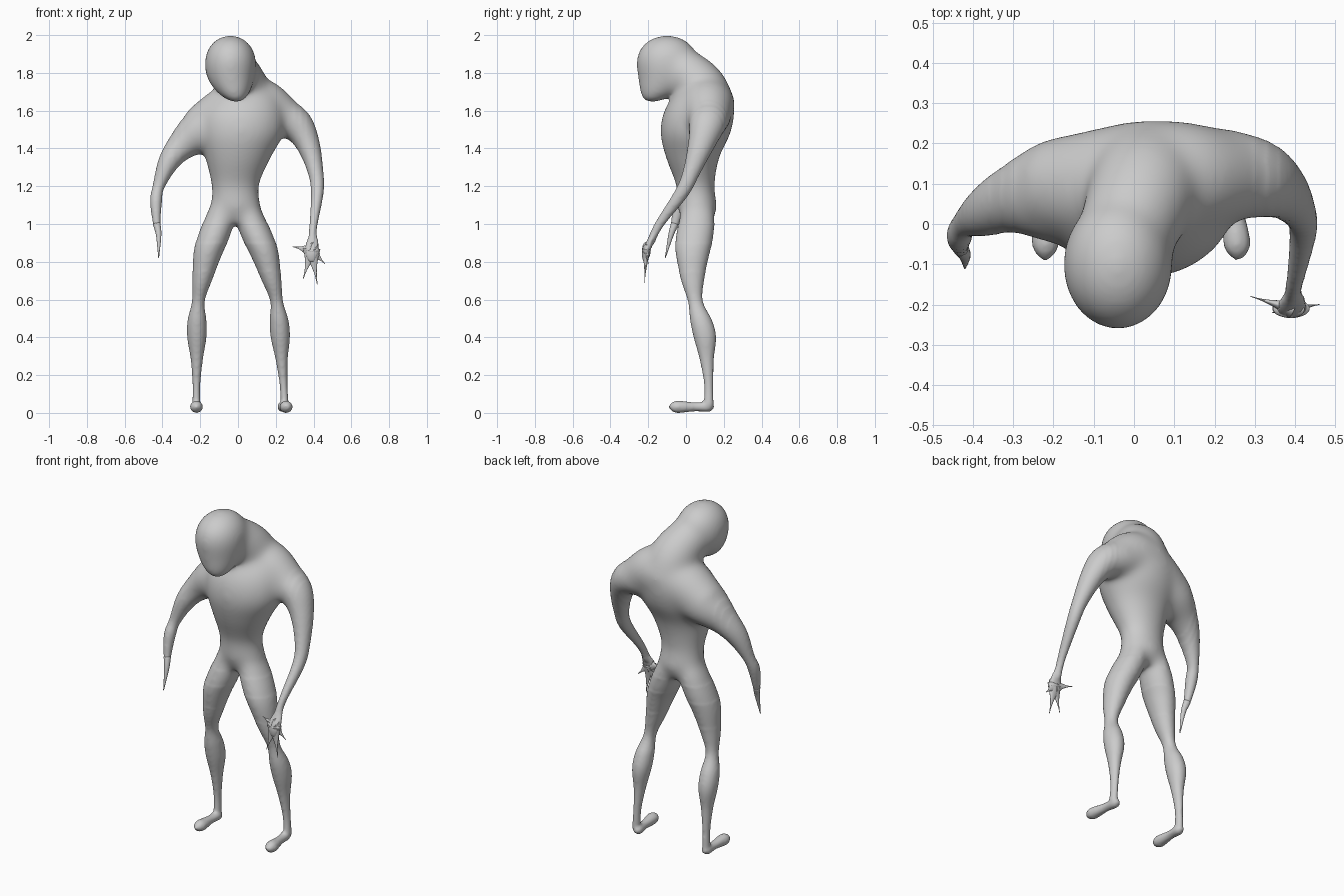
import bpy, bmesh, math
from mathutils import Vector

cube = bpy.data.objects.get("Cube")
if cube:
    bpy.data.objects.remove(cube, do_unlink=True)

skin = bpy.data.materials.new("pale_grey_skin")
skin.use_nodes = True
grey = (0.6, 0.6, 0.6, 1)
skin.diffuse_color = grey
skin.node_tree.nodes["Principled BSDF"].inputs["Base Color"].default_value = grey

SIDES = 28
STEPS = 6
FORWARD = Vector((0, 1, 0))
UP = Vector((0, 0, 1))
ACROSS = Vector((1, 0, 0))


def spline(rows):
    """Smooth curve through rows of x, y, z and radius."""
    points = [Vector(row) for row in rows]
    points.insert(0, 2 * points[0] - points[1])
    points.append(2 * points[-1] - points[-2])
    curve = []
    for before, start, end, after in zip(points, points[1:], points[2:], points[3:]):
        leave, arrive = (end - before) / 2, (after - start) / 2
        for step in range(STEPS):
            t = step / STEPS
            ease = t * t * (3 - 2 * t)
            curve.append(start.lerp(end, ease) + leave * t * (1 - t) ** 2
                         - arrive * t * t * (1 - t))
    return curve + [points[-2]]


def loft(bm, rows, depth=1, level=False, side=FORWARD):
    """Tube of elliptical rings, either level or square to its path."""
    curve = spline(rows)
    centres = [point.xyz for point in curve]
    rings = []
    for i, (centre, point) in enumerate(zip(centres, curve)):
        along = centres[min(i + 1, len(centres) - 1)] - centres[max(i - 1, 0)]
        along.normalize()
        u = ACROSS if level else side.cross(along).normalized()
        v = FORWARD if level else along.cross(u)
        radius = max(point.w, 0.002)
        ring = []
        for k in range(SIDES):
            angle = math.tau * k / SIDES
            offset = u * math.cos(angle) + v * math.sin(angle) * depth
            ring.append(bm.verts.new(centre + offset * radius))
        rings.append(ring)
    faces = [bm.faces.new(rings[0]), bm.faces.new(rings[-1])]
    for lower, upper in zip(rings, rings[1:]):
        for k in range(SIDES):
            faces.append(bm.faces.new((lower[k - 1], upper[k - 1], upper[k], lower[k])))
    bmesh.ops.recalc_face_normals(bm, faces=faces)


def finish(bm, name):
    mesh = bpy.data.meshes.new(name)
    bm.to_mesh(mesh)
    bm.free()
    mesh.materials.append(skin)
    mesh.polygons.foreach_set("use_smooth", [True] * len(mesh.polygons))
    part = bpy.data.objects.new(name, mesh)
    bpy.context.collection.objects.link(part)
    return part


body = bmesh.new()

# Torso, from the hips to the hunched upper back
loft(body, [(-.01, .06, 1, .08), (-.01, .06, 1.08, .13), (-.015, .05, 1.2, .126),
            (0, .035, 1.35, .175), (.015, .05, 1.48, .23), (.02, .07, 1.6, .23),
            (.04, .09, 1.7, .17), (.05, .1, 1.77, .08)], depth=.81, level=True)

# Broad upper back running from shoulder to shoulder
loft(body, [(-.22, .09, 1.49, .12), (-.05, .09, 1.58, .155), (.1, .11, 1.63, .15),
            (.25, .12, 1.56, .11)])

# Neck reaching forward into the head
loft(body, [(.04, .12, 1.6, .15), (.02, .07, 1.73, .14), (-.035, -.06, 1.85, .115)])

# Egg-shaped head, its lower half narrowing forward to the chin
head = bmesh.ops.create_uvsphere(body, u_segments=SIDES, v_segments=SIDES, radius=1)
for vert in head["verts"]:
    x, y, t = vert.co
    chin = min(t, 0) ** 2
    vert.co = (x * (.137 + .02 * t) - .04 + .035 * chin,
               y * (.162 + .03 * t) - .1 - .09 * chin,
               1.82 + .18 * t)

# Left arm, reaching forward, and its flat palm
loft(body, [(.08, .1, 1.6, .13), (.22, .12, 1.57, .11), (.31, .11, 1.52, .09),
            (.37, .08, 1.42, .064), (.41, .03, 1.28, .042), (.42, -.02, 1.17, .034),
            (.4, -.14, 1, .022), (.39, -.19, .9, .02)], depth=1.1)
loft(body, [(.4, -.17, .95, .02), (.39, -.21, .86, .042), (.39, -.22, .8, .02)], depth=.5)

# Right arm, hanging lower from the shoulder to a knobbly elbow
loft(body, [(-.06, .09, 1.56, .13), (-.2, .08, 1.49, .12), (-.3, .06, 1.41, .08),
            (-.37, .03, 1.32, .056), (-.42, 0, 1.2, .032), (-.434, -.03, 1.12, .032),
            (-.43, -.06, 1, .02), (-.42, -.08, .94, .013)], depth=1.1)

# Legs and feet share one shape; the left leg leans outward and turns its toes
leg = [(.06, .05, 1.16, .06), (.09, .06, 1.05, .08), (.13, .045, .93, .087), (.16, .035, .84, .077),
       (.19, .035, .7, .052), (.21, .05, .59, .034), (.217, .08, .49, .05), (.218, .1, .4, .051),
       (.218, .11, .28, .032), (.22, .12, .15, .021), (.22, .12, .04, .022)]
foot = [(.15, .01), (.12, .028), (.05, .025), (-.05, .034), (-.09, .01)]
for direction, lean in ((-1, 0), (1, .03)):
    loft(body, [(direction * x + lean * (1 - 2 * z), y, z, radius) for x, y, z, radius in leg],
         depth=1.17, level=True)
    loft(body, [(direction * .22 + lean * (1 - 4 * y), y, .032, radius) for y, radius in foot],
         depth=.95, side=UP)

# Fuse the parts into one skin
parts = finish(body, "body_parts")
fuse = parts.modifiers.new("fuse", 'REMESH')
fuse.mode = 'VOXEL'
fuse.voxel_size = 0.009
evaluated = parts.evaluated_get(bpy.context.evaluated_depsgraph_get())
fused = bpy.data.meshes.new_from_object(evaluated)
bpy.data.objects.remove(parts, do_unlink=True)
body = bmesh.new()
body.from_mesh(fused)
bpy.data.meshes.remove(fused)

# Smooth the joins, most of all on the thick trunk
for floor, reach, passes in ((0, 1, 3), (.75, .36, 10), (.9, .33, 18), (1, .3, 20)):
    region = [v for v in body.verts if v.co.z >= floor and abs(v.co.x) < reach]
    for repeat in range(passes):
        bmesh.ops.smooth_vert(body, verts=region, factor=.5,
                              use_axis_x=True, use_axis_y=True, use_axis_z=True)
finish(body, "body")

# Webbed, pointed fingers and thumb of the left hand
fingers = bmesh.new()
palm = Vector((.39, -.21, .86))
for tip in ((.29, -.18, .88), (.46, -.2, .79), (.42, -.22, .68), (.345, -.22, .71)):
    stations = [step / STEPS for step in range(STEPS + 1)]
    loft(fingers, [(*palm.lerp(Vector(tip), t), .045 * (1 - t) ** 2 + .002) for t in stations],
         depth=.5)
finish(fingers, "left_fingers")

# Spike that ends the right arm
spike = bmesh.new()
loft(spike, [(-.43, -.06, 1, .02), (-.42, -.08, .94, .014), (-.42, -.11, .82, .002)])
finish(spike, "right_hand_spike")
